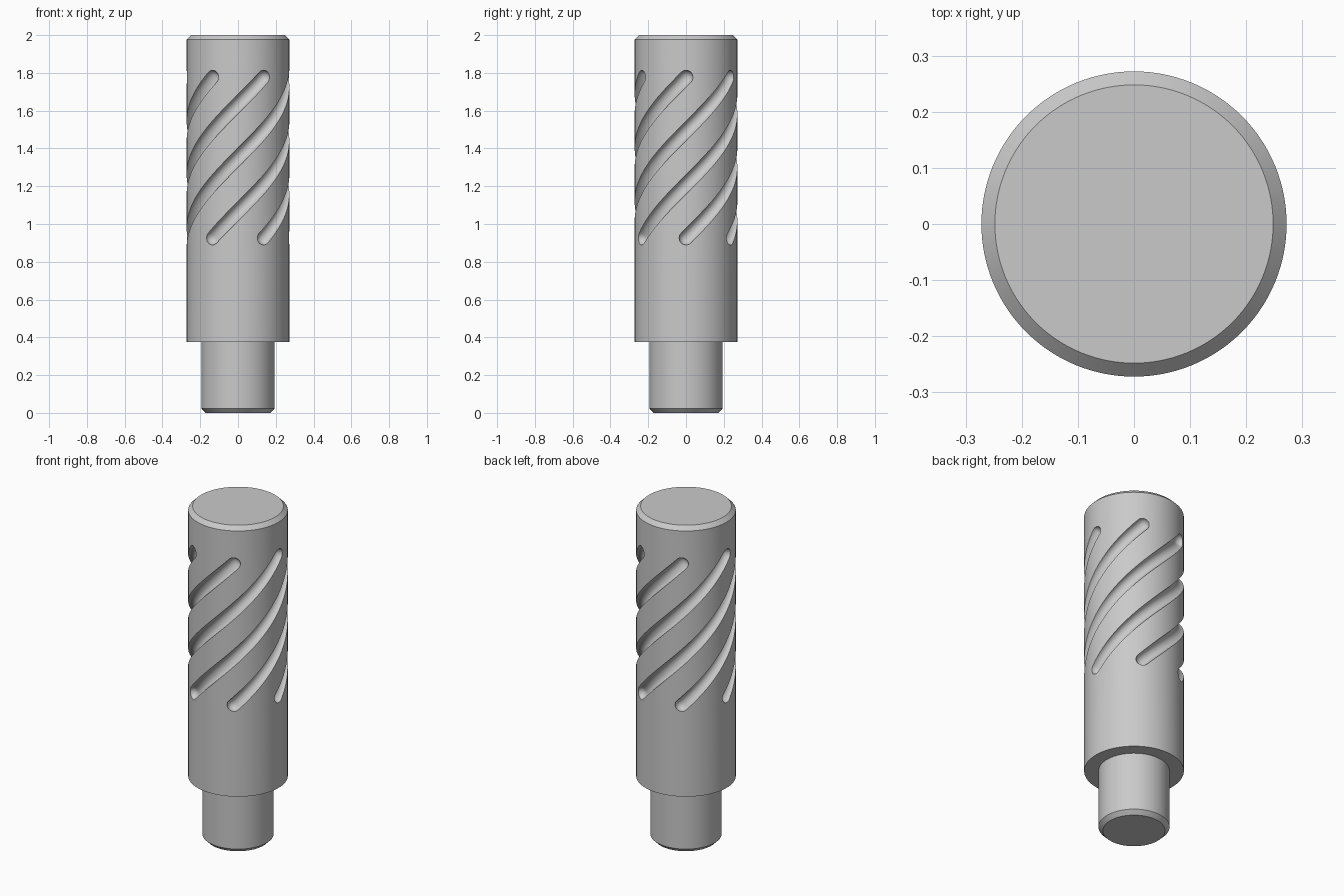
import bpy
import bmesh
from math import cos, sin, pi, tau, radians
from mathutils import Vector

cube = bpy.data.objects.get("Cube")
if cube:
    bpy.data.objects.remove(cube)

BODY_R, PIN_R, CHAMFER = 0.272, 0.194, 0.024
HEIGHT, SHOULDER = 2.0, 0.376
FLUTES, FLUTE_R = 6, 0.037
FLUTE_LOW, FLUTE_HIGH, TWIST = 0.926, 1.777, radians(180)


def skin(bm, rings):
    """Bridge a list of equally sized point rings and close both ends."""
    loops = [[bm.verts.new(p) for p in ring] for ring in rings]
    for a, b in zip(loops, loops[1:]):
        for i in range(len(a)):
            j = (i + 1) % len(a)
            bm.faces.new((a[i], a[j], b[j], b[i]))
    bm.faces.new(reversed(loops[0]))
    bm.faces.new(loops[-1])


def ring(centre, u, v, radius, sides):
    return [centre + radius * (cos(tau * i / sides) * u + sin(tau * i / sides) * v)
            for i in range(sides)]


def make_object(name, bm):
    bmesh.ops.recalc_face_normals(bm, faces=bm.faces)
    mesh = bpy.data.meshes.new(name)
    bm.to_mesh(mesh)
    bm.free()
    obj = bpy.data.objects.new(name, mesh)
    bpy.context.collection.objects.link(obj)
    return obj


# Turned body: chamfered pin, shoulder and chamfered main cylinder
profile = [(PIN_R - CHAMFER, 0), (PIN_R, CHAMFER), (PIN_R, SHOULDER),
           (BODY_R, SHOULDER), (BODY_R, HEIGHT - CHAMFER),
           (BODY_R - CHAMFER, HEIGHT)]
bm = bmesh.new()
X, Y = Vector((1, 0, 0)), Vector((0, 1, 0))
skin(bm, [ring(Vector((0, 0, z)), X, Y, r, 128) for r, z in profile])
body = make_object("fluted_pin", bm)


# Helical round-bottomed flutes with ball ends, used as one cutter
def flute(bm, start, steps=64, cap=6):
    def frame(t):
        a = start + TWIST * t
        out = Vector((cos(a), sin(a), 0))
        rise = Vector((0, 0, FLUTE_HIGH - FLUTE_LOW))
        tangent = (BODY_R * TWIST * Vector((-sin(a), cos(a), 0)) + rise).normalized()
        centre = out * BODY_R + Vector((0, 0, FLUTE_LOW)) + rise * t
        return centre, tangent, out, tangent.cross(out)

    stations = [(0, -pi / 2 * k / cap) for k in range(cap, 0, -1)]
    stations += [(i / steps, 0) for i in range(steps + 1)]
    stations += [(1, pi / 2 * k / cap) for k in range(1, cap + 1)]
    rings = []
    for t, bend in stations:
        centre, tangent, out, side = frame(t)
        radius = FLUTE_R * max(cos(bend), 0.03)
        rings.append(ring(centre + tangent * FLUTE_R * sin(bend), out, side, radius, 28))
    skin(bm, rings)


bm = bmesh.new()
for k in range(FLUTES):
    flute(bm, tau * k / FLUTES + 0.001)
cutter = make_object("flute_cutter", bm)
cutter.hide_render = True

# Cut the flutes into the body
cut = body.modifiers.new("flutes", "BOOLEAN")
cut.operation = "DIFFERENCE"
cut.solver = "EXACT"
cut.object = cutter
bpy.ops.object.select_all(action="DESELECT")
body.select_set(True)
bpy.context.view_layer.objects.active = body
bpy.ops.object.modifier_apply(modifier=cut.name)
bpy.data.objects.remove(cutter)

# Plain grey metal, smooth with crisp edges
grey = bpy.data.materials.new("grey_metal")
grey.use_nodes = True
colour = (0.59, 0.59, 0.59, 1)
grey.diffuse_color = colour
grey.node_tree.nodes["Principled BSDF"].inputs["Base Color"].default_value = colour
body.data.materials.clear()
body.data.materials.append(grey)
bpy.ops.object.shade_smooth_by_angle(angle=radians(30))
